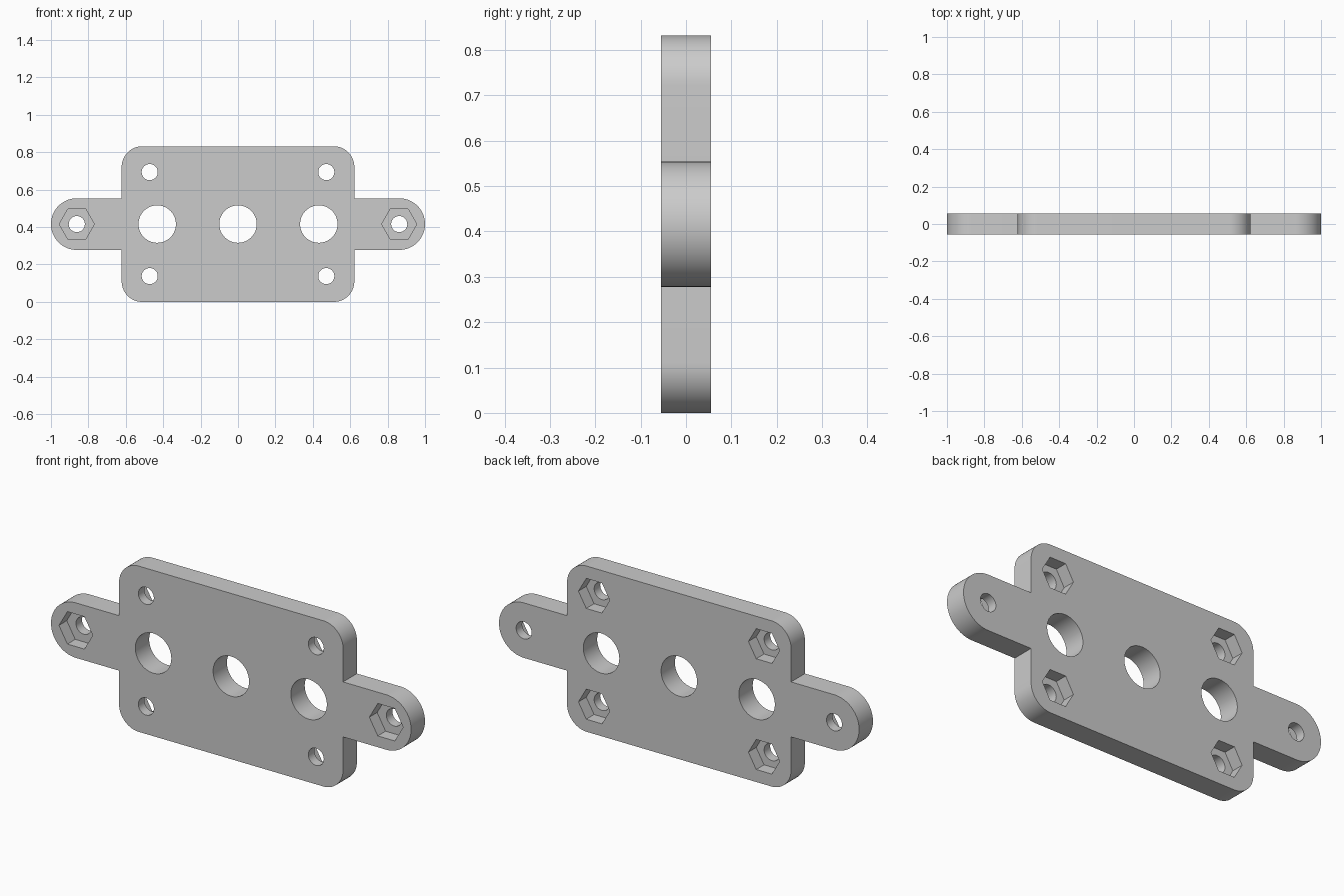
import bpy
import bmesh
from math import cos, sin, radians

cube = bpy.data.objects.get("Cube")
if cube:
    bpy.data.objects.remove(cube, do_unlink=True)

MID = 0.416          # height of the plate's centre line
HALF = 0.055         # half thickness
BODY_X = 0.622
CORNER = 0.11
TAB_R = 0.138
TAB_X = 1 - TAB_R
POCKET = 0.062       # depth of the nut pockets
SCREWS = [(x, MID + z) for x in (-0.472, 0.472) for z in (-0.278, 0.278)]
TABS = [(-TAB_X, MID), (TAB_X, MID)]

grey = bpy.data.materials.new("grey plastic")
grey.use_nodes = True
grey.diffuse_color = (0.6, 0.6, 0.6, 1)
grey.node_tree.nodes["Principled BSDF"].inputs["Base Color"].default_value = (0.6, 0.6, 0.6, 1)


def arc(cx, cz, r, start, end, steps):
    angles = [radians(start + (end - start) * i / steps) for i in range(steps + 1)]
    return [(cx + r * cos(a), cz + r * sin(a)) for a in angles]


def ring(centre, r, sides):
    return arc(*centre, r, 0, 360, sides)[:-1]


def prism(bm, points, y0, y1):
    """Extrude an x-z outline from y0 to y1."""
    face = bm.faces.new([bm.verts.new((x, y0, z)) for x, z in points])
    out = bmesh.ops.extrude_face_region(bm, geom=[face], use_keep_orig=True)
    verts = [v for v in out["geom"] if isinstance(v, bmesh.types.BMVert)]
    bmesh.ops.translate(bm, verts=verts, vec=(0, y1 - y0, 0))


def make(name, prisms):
    bm = bmesh.new()
    for p in prisms:
        prism(bm, *p)
    bmesh.ops.recalc_face_normals(bm, faces=bm.faces)
    mesh = bpy.data.meshes.new(name)
    bm.to_mesh(mesh)
    bm.free()
    mesh.materials.append(grey)
    obj = bpy.data.objects.new(name, mesh)
    bpy.context.collection.objects.link(obj)
    return obj


# Plate outline: one quarter, mirrored to the half, then to the whole
quarter = arc(BODY_X - CORNER, 2 * MID - CORNER, CORNER, 90, 0, 16)
quarter += [(BODY_X, MID + TAB_R)] + arc(TAB_X, MID, TAB_R, 90, 0, 24)
half = quarter + [(x, 2 * MID - z) for x, z in reversed(quarter[:-1])]
outline = half + [(-x, z) for x, z in reversed(half)]
plate = make("mounting_plate", [(outline, -HALF, HALF)])

# Through holes: three large ones, four screws, two tab screws
holes = [(ring((x, MID), 0.1, 64), -0.2, 0.2) for x in (-0.432, 0, 0.432)]
holes += [(ring(c, 0.043, 40), -0.2, 0.2) for c in SCREWS + TABS]

# Hexagonal nut pockets: front of the tabs, back of the body
pockets = [(ring(c, 0.094, 6), -0.2, POCKET - HALF) for c in TABS]
pockets += [(ring(c, 0.087, 6), HALF - POCKET, 0.2) for c in SCREWS]

cutters = [make("hole_cutter", holes), make("pocket_cutter", pockets)]
for cutter in cutters:
    cutter.hide_render = True
    mod = plate.modifiers.new(cutter.name, 'BOOLEAN')
    mod.operation = 'DIFFERENCE'
    mod.solver = 'EXACT'
    mod.object = cutter

# Bake the cuts and drop the cutters
deps = bpy.context.evaluated_depsgraph_get()
baked = bpy.data.meshes.new_from_object(plate.evaluated_get(deps))
plate.modifiers.clear()
plate.data = baked
for cutter in cutters:
    bpy.data.objects.remove(cutter, do_unlink=True)

for obj in bpy.context.selected_objects:
    obj.select_set(False)
plate.select_set(True)
bpy.context.view_layer.objects.active = plate
bpy.ops.object.shade_smooth_by_angle(angle=radians(30))
